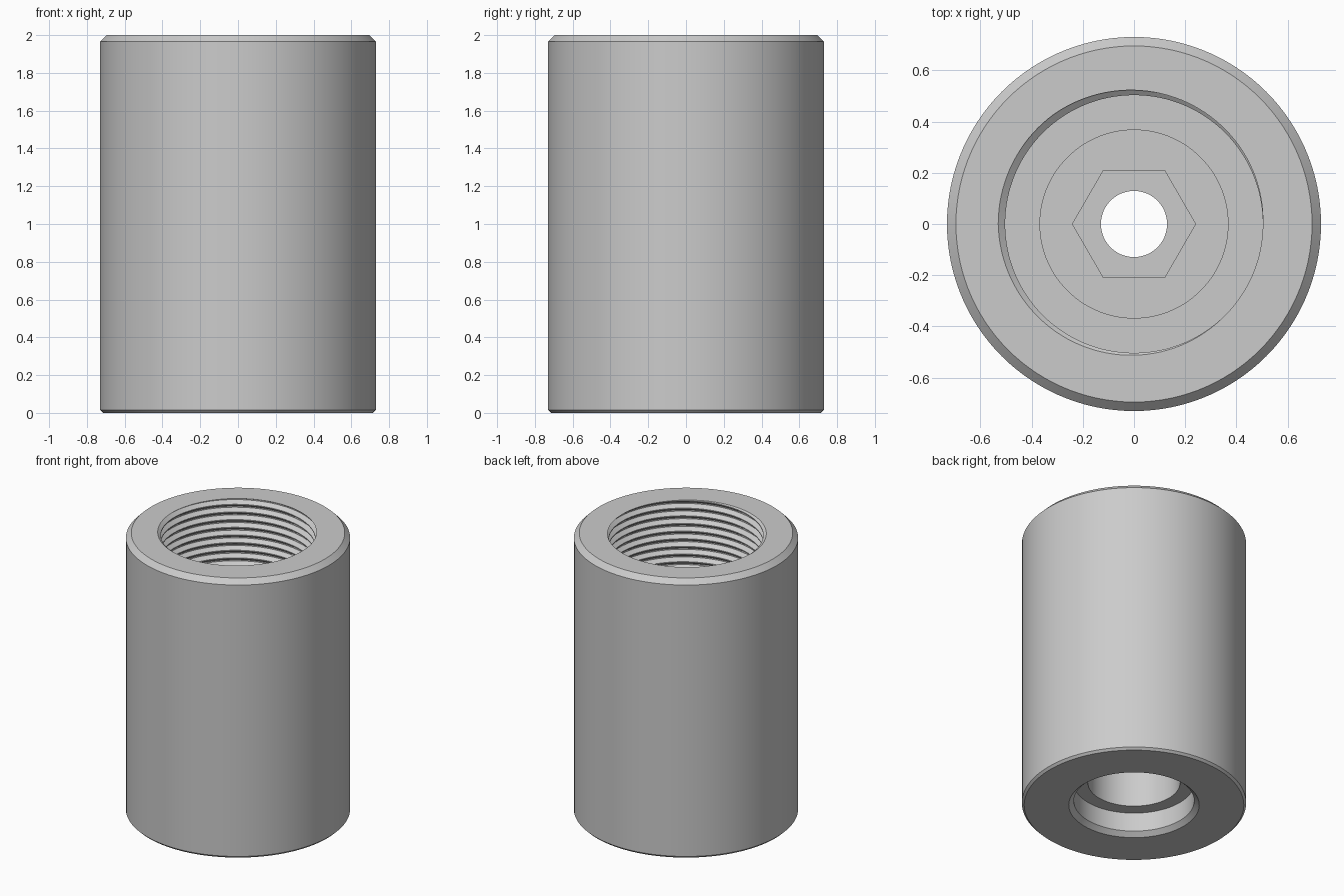
import bpy, bmesh, math

if "Cube" in bpy.data.objects:
    bpy.data.objects.remove(bpy.data.objects["Cube"])

SEG = 120                        # columns around the axis
TOP, FLOOR, TURNS = 2.0, 1.01, 18
PITCH = (TOP - FLOOR) / TURNS
KNOTS = [(0, .503), (.12, .503), (.5, .53), (.65, .53), (1, .503)]


def thread_radius(z, turn):
    u = ((z - FLOOR) / PITCH - turn) % 1.0
    for (u0, r0), (u1, r1) in zip(KNOTS, KNOTS[1:]):
        if u <= u1:
            return r0 + (r1 - r0) * (u - u0) / (u1 - u0)


def hex_radius(turn):
    return .208 / math.cos((turn * math.tau) % (math.pi / 3) - math.pi / 6)


def section(turn):
    """Closed cross-section (radius, height) at a fraction of a full turn."""
    h = hex_radius(turn)
    # outer wall, rising from the bottom edge
    pts = [(.715, 0), (.73, .015), (.73, 1.965), (.695, TOP)]
    # threaded socket, going down along the helix
    for k in range(TURNS, -2, -1):
        for u, _ in reversed(KNOTS[:-1]):
            z = min(TOP, max(FLOOR, FLOOR + PITCH * (k + u + turn)))
            pts.append((thread_radius(z, turn), z))
    # stepped bore, hexagonal pocket and through hole
    pts += [(.367, FLOOR), (.367, .87), (h, .87), (h, .72), (.129, .72), (.129, .56)]
    # lower bore and chamfered counterbore
    pts += [(.30, .56), (.30, .165), (.392, .165), (.392, .03), (.425, 0)]
    return pts


bm = bmesh.new()
columns = []
for i in range(SEG + 1):
    t = i / SEG
    a = t * math.tau
    # the last column meets the first one a pitch higher
    columns.append([bm.verts.new((r * math.cos(a), r * math.sin(a), z))
                    for r, z in section(t if i < SEG else 1.0)])
for c0, c1 in zip(columns, columns[1:]):
    n = len(c0)
    for j in range(n):
        k = (j + 1) % n
        bm.faces.new((c0[j], c1[j], c1[k], c0[k]))
bmesh.ops.remove_doubles(bm, verts=bm.verts, dist=1e-5)
bmesh.ops.dissolve_degenerate(bm, edges=bm.edges, dist=1e-5)
bmesh.ops.recalc_face_normals(bm, faces=bm.faces)

mesh = bpy.data.meshes.new("threaded_sleeve")
bm.to_mesh(mesh)
bm.free()
sleeve = bpy.data.objects.new("threaded_sleeve", mesh)
bpy.context.collection.objects.link(sleeve)

steel = bpy.data.materials.new("plain grey")
steel.diffuse_color = (.6, .6, .6, 1)
steel.use_nodes = True
steel.node_tree.nodes["Principled BSDF"].inputs["Base Color"].default_value = steel.diffuse_color
mesh.materials.append(steel)

bpy.context.view_layer.objects.active = sleeve
sleeve.select_set(True)
bpy.ops.object.shade_smooth_by_angle(angle=math.radians(25))
